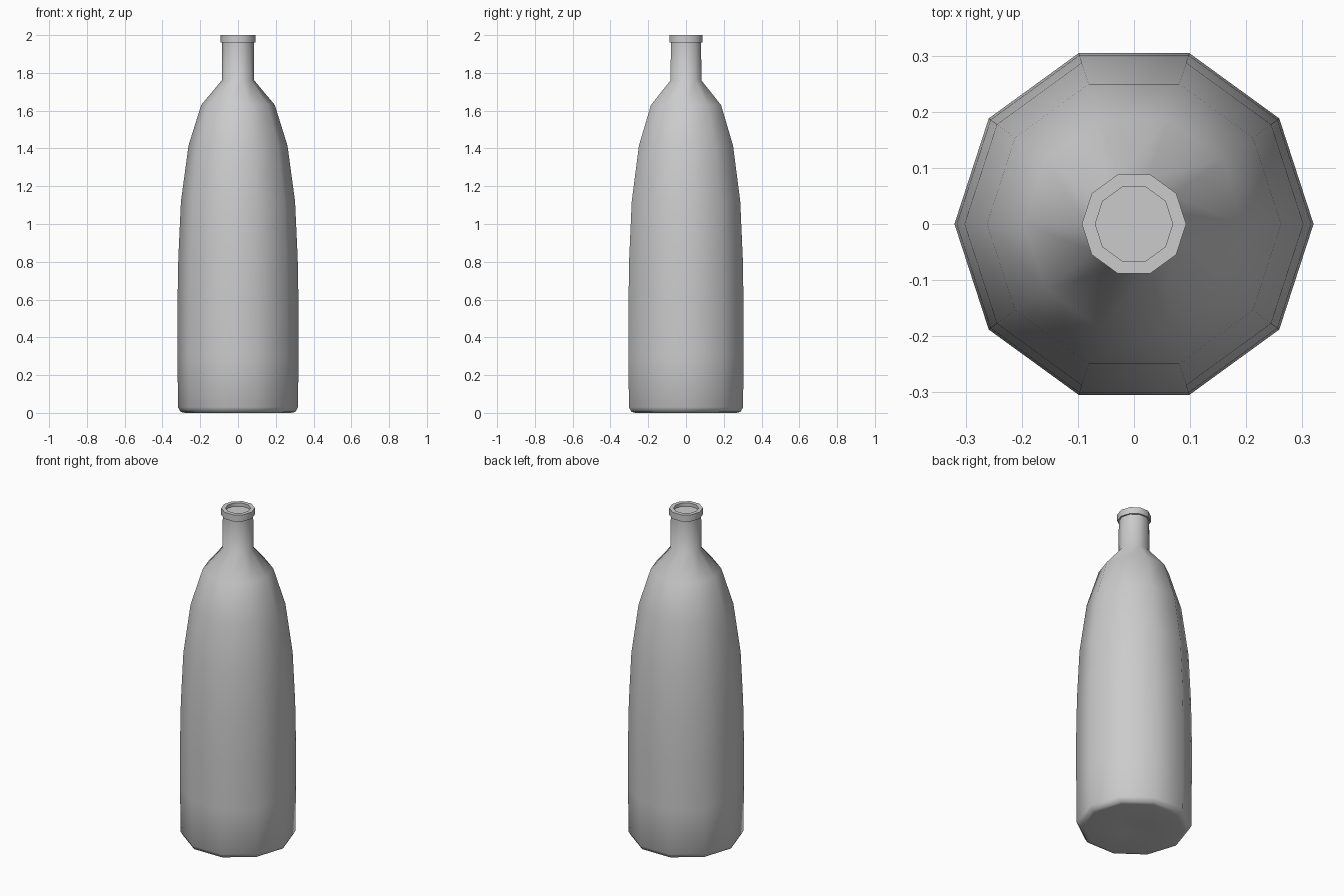
import bpy, bmesh, math

if "Cube" in bpy.data.objects:
    bpy.data.objects.remove(bpy.data.objects["Cube"])

SIDES = 10


def lathe(name, profile, angle):
    """Spin a (radius, height) profile around z; radius 0 closes to a point."""
    bm = bmesh.new()
    rings = []
    for r, z in profile:
        if r == 0:
            rings.append([bm.verts.new((0, 0, z))] * SIDES)
        else:
            rings.append([bm.verts.new((r * math.cos(2 * math.pi * i / SIDES),
                                        r * math.sin(2 * math.pi * i / SIDES), z))
                          for i in range(SIDES)])
    for a, b in zip(rings, rings[1:]):
        for i in range(SIDES):
            j = (i + 1) % SIDES
            bm.faces.new(list(dict.fromkeys((a[i], a[j], b[j], b[i]))))
    bmesh.ops.recalc_face_normals(bm, faces=bm.faces)
    mesh = bpy.data.meshes.new(name)
    bm.to_mesh(mesh)
    bm.free()
    obj = bpy.data.objects.new(name, mesh)
    bpy.context.collection.objects.link(obj)
    bpy.context.view_layer.objects.active = obj
    obj.select_set(True)
    bpy.ops.object.shade_smooth_by_angle(angle=math.radians(angle))
    obj.select_set(False)
    return obj


# Bottle: base, tapering body, shoulder, neck, lip and shallow mouth recess
lathe("bottle", [
    (0, 0.015), (0.08, 0.012), (0.28, 0.0), (0.303, 0.005), (0.318, 0.03),
    (0.32, 0.3), (0.32, 0.6), (0.316, 0.82), (0.302, 1.12),
    (0.262, 1.415), (0.195, 1.63), (0.086, 1.76),
    (0.084, 1.96), (0.093, 1.96), (0.093, 2.0), (0.069, 2.0),
    (0.069, 1.98), (0, 1.98)], 60)
